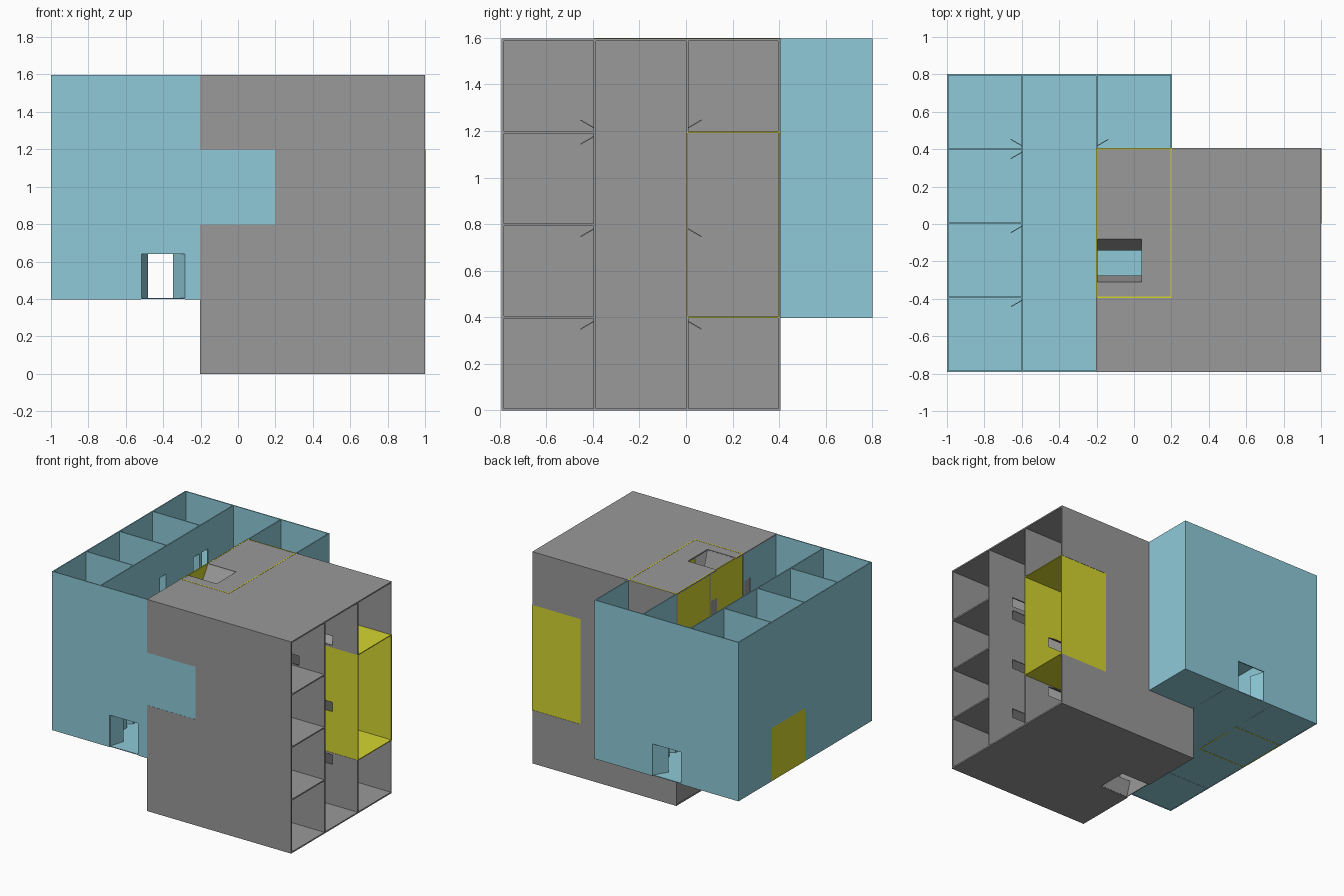
import bpy, bmesh, math
from mathutils import Vector

if "Cube" in bpy.data.objects:
    bpy.data.objects.remove(bpy.data.objects["Cube"])

# Shared room grid: origin and pitch per world axis
ORIGIN = Vector((-0.995, -0.787, 0.004))
PITCH = Vector((0.398, 0.396, 0.397))


def material(name, rgb):
    m = bpy.data.materials.new(name)
    m.diffuse_color = (*rgb, 1)
    m.use_nodes = True
    m.node_tree.nodes["Principled BSDF"].inputs["Base Color"].default_value = m.diffuse_color
    return m


BLUE = material("blue", (0.27, 0.59, 0.69))
GREY = material("grey", (0.32, 0.32, 0.32))
YELLOW = material("yellow", (0.66, 0.66, 0.03))


class House:
    """A 3 x 4 x 3 room block; local axes are width, depth, height in cells."""

    def __init__(self, axes, base, thick, accent_thick):
        self.axes, self.base = axes, base
        self.t = {False: thick / 2, True: accent_thick / 2}
        self.meshes = {k: bmesh.new() for k in ("walls", "accent_walls", "floors", "door_leaves")}

    def world(self, p):
        v = Vector((0, 0, 0))
        for local, ax in enumerate(self.axes):
            v[ax] = ORIGIN[ax] + PITCH[ax] * (p[local] + self.base[local])
        return v

    def prism(self, part, outline, h0, h1):
        # Upright prism over a four-point width/depth outline
        bm = self.meshes[part]
        lo = [bm.verts.new(self.world((*p, h0))) for p in outline]
        hi = [bm.verts.new(self.world((*p, h1))) for p in outline]
        bm.faces.new(lo[::-1])
        bm.faces.new(hi)
        for i in range(4):
            j = (i + 1) % 4
            bm.faces.new((lo[i], lo[j], hi[j], hi[i]))

    def box(self, part, a0, a1, b0, b1, h0, h1):
        self.prism(part, [(a0, b0), (a1, b0), (a1, b1), (a0, b1)], h0, h1)

    def wall(self, along, pos, cell, level, accent=False, door=None):
        # One-cell wall running along width (0) or depth (1), door = (start, end, height)
        t = self.t[accent]
        part = "accent_walls" if accent else "walls"
        last = 2 if along == 0 else 3
        s0 = cell - (t if cell == 0 else 0)
        s1 = cell + 1 + (t if cell == last else 0)
        h0 = level - (t if level == 0 else 0)
        h1 = level + 1 + ((0.016 if accent else 0.01) if level == 2 else 0)
        pieces = [(s0, s1, h0, h1)]
        if door:
            a, b, top = door
            pieces = [(s0, a, h0, h1), (b, s1, h0, h1), (a, b, level + top, h1)]
        for a, b, lo, hi in pieces:
            if along == 0:
                self.box(part, a, b, pos - t, pos + t, lo, hi)
            else:
                self.box(part, pos - t, pos + t, a, b, lo, hi)

    def leaf(self, w, d, dw, dd, level, height):
        # Door leaf standing open from its hinge
        n = Vector((-dd, dw)).normalized() * 0.006
        a, b = Vector((w, d)), Vector((w + dw, d + dd))
        self.prism("door_leaves", [a - n, b - n, b + n, a + n], level + 0.01, level + height)

    def build(self, name, mat):
        # Rooms outlined in the accent colour: (side, depth cell, level)
        accents = {(2, 1, 2), (2, 2, 2), (0, 2, 0)}
        for k in range(3):
            self.box("floors", 0, 3, 0, 4, k - 0.007, k + 0.007)
            # Outer and hallway walls of the two rows of rooms
            for side, outer, inner, into in ((0, 0, 1, -1), (2, 3, 2, 1)):
                for j in range(4):
                    acc = (side, j, k) in accents
                    self.wall(1, outer, j, k, acc)
                    big = side == 2 and k == 2
                    if big and j == 2:
                        self.wall(1, inner, j, k, acc)
                        continue
                    low = j == 3
                    door = (j + 0.04, j + 0.22) if low else (j + 0.78, j + 0.96)
                    self.wall(1, inner, j, k, acc, (*door, 0.48))
                    hinge, sign = (door[0], 1) if low else (door[1], -1)
                    self.leaf(inner, hinge, into * 0.155, sign * 0.09, k, 0.48)
                # Cross walls between rooms, including the ends
                for d in range(5):
                    if side == 2 and k == 2 and d == 2:
                        continue
                    acc = (side, d, k) in accents or (side, d - 1, k) in accents
                    self.wall(0, d, side, k, acc)
            # Hallway ends, with double entrance doors on the first level
            for d, inward in ((0, 1), (4, -1)):
                self.wall(0, d, 1, k, False, (1.2, 1.79, 0.6) if k == 0 else None)
                if k == 0:
                    for hinge, s, ang in ((1.2, 1, 73), (1.79, -1, 57)):
                        r = math.radians(ang)
                        self.leaf(hinge, d, s * 0.29 * math.cos(r), inward * 0.29 * math.sin(r), 0, 0.6)
        for part, bm in self.meshes.items():
            bmesh.ops.recalc_face_normals(bm, faces=bm.faces)
            me = bpy.data.meshes.new(name + "_" + part)
            bm.to_mesh(me)
            bm.free()
            me.materials.append(YELLOW if part == "accent_walls" else mat)
            bpy.context.collection.objects.link(bpy.data.objects.new(name + "_" + part, me))


# Upright block, open at the top
House((0, 1, 2), (0, 0, 1), 0.020, 0.020).build("upright_house", BLUE)
# Same block turned on its side, open to +x and overlapping the first
House((1, 2, 0), (0, 0, 2), 0.026, 0.016).build("sideways_house", GREY)
